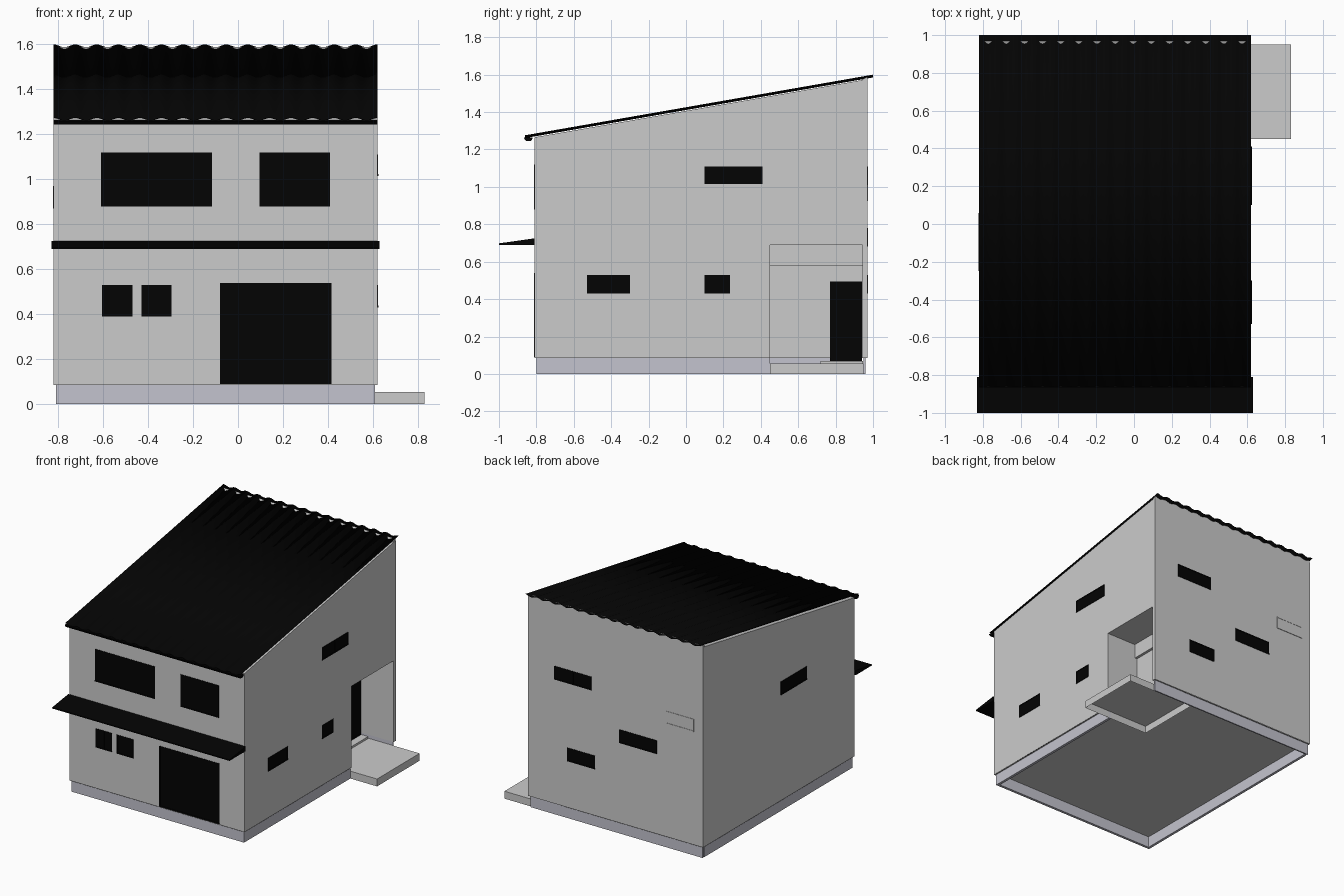
import bpy, bmesh, math

if "Cube" in bpy.data.objects:
    bpy.data.objects.remove(bpy.data.objects["Cube"])


def material(name, rgb):
    m = bpy.data.materials.new(name)
    m.diffuse_color = (*rgb, 1)
    m.use_nodes = True
    m.node_tree.nodes["Principled BSDF"].inputs["Base Color"].default_value = m.diffuse_color
    return m


BLACK = material("black_metal", (0.001, 0.001, 0.001))
STONE = material("foundation_grey", (0.55, 0.55, 0.62))


def finish(name, bm, mat=None):
    me = bpy.data.meshes.new(name)
    bm.to_mesh(me)
    bm.free()
    ob = bpy.data.objects.new(name, me)
    bpy.context.collection.objects.link(ob)
    if mat:
        me.materials.append(mat)
    return ob


def add_box(bm, x0, x1, y0, y1, z0, z1):
    vs = bmesh.ops.create_cube(bm, size=1)["verts"]
    for v in vs:
        v.co = (x1 if v.co.x > 0 else x0, y1 if v.co.y > 0 else y0, z1 if v.co.z > 0 else z0)


def box(name, *dims, mat=None, open_bottom=False):
    bm = bmesh.new()
    add_box(bm, *dims)
    if open_bottom:
        bmesh.ops.delete(bm, geom=[p for p in bm.faces if p.normal.z < -0.5], context="FACES")
    return finish(name, bm, mat)


def prism(name, profile, x0, x1, mat=None):
    """Side profile of (y, z) points extruded along x."""
    bm = bmesh.new()
    ends = [[bm.verts.new((x, y, z)) for y, z in profile] for x in (x0, x1)]
    for loop in ends:
        bm.faces.new(loop)
    n = len(profile)
    for i in range(n):
        j = (i + 1) % n
        bm.faces.new((ends[0][i], ends[0][j], ends[1][j], ends[1][i]))
    bmesh.ops.recalc_face_normals(bm, faces=bm.faces)
    return finish(name, bm, mat)


L, R, F, B = -0.82, 0.62, -0.81, 0.97     # outer wall planes
FLOOR, MID = 0.085, 0.69                  # floor levels
RX, RY = 0.35, 0.45                       # entrance recess corner

# Walls: sloped upper storey and L-shaped ground floor around the entrance recess
prism("upper_storey", [(F, MID), (B, MID), (B, 1.576), (F, 1.265)], L, R)
prism("back_wall_top", [(0.945, 1.56), (B, 1.56), (B, 1.588), (0.945, 1.576)], L + 0.002, R - 0.002)
box("ground_floor_front", L, R, F, RY, FLOOR, MID, open_bottom=True)
box("ground_floor_back", L, RX, RY, B, FLOOR, MID, open_bottom=True)
box("recess_back_wall", RX, R, 0.945, B, FLOOR, MID)
box("recess_lintel", RX - 0.01, RX + 0.02, RY, 0.945, 0.58, MID)

# Ground floor deck, a single sheet seen from below
bm = bmesh.new()
deck = [(L, F), (R, F), (R, RY), (RX, RY), (RX, B), (L, B)]
bm.faces.new([bm.verts.new((x, y, FLOOR - 0.001)) for x, y in deck])
finish("ground_floor_deck", bm)

# Foundation ring, open underneath, and hollow entrance slab
f = 0.01
for name, dims in {
    "foundation_front": (L + f, R - f, F + f, F + 0.03),
    "foundation_left": (L + f, L + 0.03, F + 0.03, B - 0.03),
    "foundation_back": (L + f, R - f, B - 0.02, B - f),
    "foundation_right": (R - 0.03, R - f, F + 0.03, RY),
}.items():
    box(name, *dims, 0, FLOOR, mat=STONE)
box("entrance_slab", 0.27, 0.83, RY, 0.95, 0, 0.055, open_bottom=True)
box("door_step", RX, RX + 0.06, 0.72, 0.945, 0.055, 0.07)

# Corrugated roof sheet
bm = bmesh.new()
waves, steps = 15, 10
rows = []
for i in range(waves * steps + 1):
    x = L + (R - L) * i / (waves * steps)
    dz = 0.006 * math.cos(2 * math.pi * i / steps)
    rows.append([bm.verts.new((x, y, z + dz)) for y, z in ((-0.86, 1.27), (1.0, 1.594))])
for a, b in zip(rows, rows[1:]):
    bm.faces.new((a[0], b[0], b[1], a[1]))
roof = finish("corrugated_roof", bm, BLACK)
sol = roof.modifiers.new("thickness", "SOLIDIFY")
sol.thickness = 0.003
sol.offset = -1
bpy.context.view_layer.objects.active = roof
roof.select_set(True)
bpy.ops.object.shade_smooth_by_angle(angle=math.radians(40))

# Gutter under the front eave and wedge-shaped front awning
prism("gutter", [(-0.865, 1.265), (-0.865, 1.258), (-0.855, 1.245), (-0.83, 1.245), (-0.82, 1.258), (-0.82, 1.265)],
      L, R, BLACK)
prism("front_awning", [(-1.0, 0.69), (F, 0.69), (F, 0.725), (-1.0, 0.698)], -0.83, 0.63, BLACK)


def window(name, side, plane, a0, a1, z0, z1, panes=2, mat=BLACK):
    """Frame, mullions and recessed glass on a wall; side is -y, +y, -x or +x."""
    bm = bmesh.new()
    sign = -1 if side[0] == "-" else 1

    def part(p0, p1, q0, q1, out):
        d = sorted((plane - sign * 0.005, plane + sign * out))
        if side[1] == "y":
            add_box(bm, p0, p1, *d, q0, q1)
        else:
            add_box(bm, *d, p0, p1, q0, q1)

    t = 0.008
    part(a0, a1, z0, z0 + t, 0.004)
    part(a0, a1, z1 - t, z1, 0.003)
    part(a0, a0 + t, z0 + t, z1 - t, 0.003)
    part(a1 - t, a1, z0 + t, z1 - t, 0.003)
    part(a0 + t, a1 - t, z0 + t, z1 - t, 0.001)
    for i in range(1, panes):
        c = a0 + (a1 - a0) * i / panes
        part(c - t / 2, c + t / 2, z0 + t, z1 - t, 0.002)
    finish(name, bm, mat)


# Front openings
window("front_upper_window_wide", "-y", F, -0.61, -0.115, 0.88, 1.12)
window("front_upper_window", "-y", F, 0.095, 0.41, 0.88, 1.12)
window("front_small_window_left", "-y", F, -0.605, -0.47, 0.39, 0.53)
window("front_small_window_right", "-y", F, -0.43, -0.295, 0.39, 0.53)
window("front_sliding_door", "-y", F, -0.08, 0.415, 0.09, 0.54)

# Right side openings and recessed entrance door
window("right_upper_window", "+x", R, 0.10, 0.41, 1.015, 1.11)
window("right_lower_window", "+x", R, -0.53, -0.30, 0.43, 0.53)
window("right_square_window", "+x", R, 0.10, 0.235, 0.43, 0.53, 1)
window("entrance_door", "+x", RX, 0.77, 0.94, 0.07, 0.495, 4)

# Left side and back openings
window("left_window", "-x", L, -0.25, 0.057, 0.87, 0.97)
window("back_upper_window", "+y", B, 0.10, 0.405, 1.01, 1.11)
window("back_stair_window", "+y", B, -0.44, -0.13, 0.68, 0.78)
window("back_lower_window", "+y", B, 0.07, 0.30, 0.43, 0.53)
window("back_vent_window", "+y", B, -0.745, -0.515, 0.925, 1.02, 1, None)
